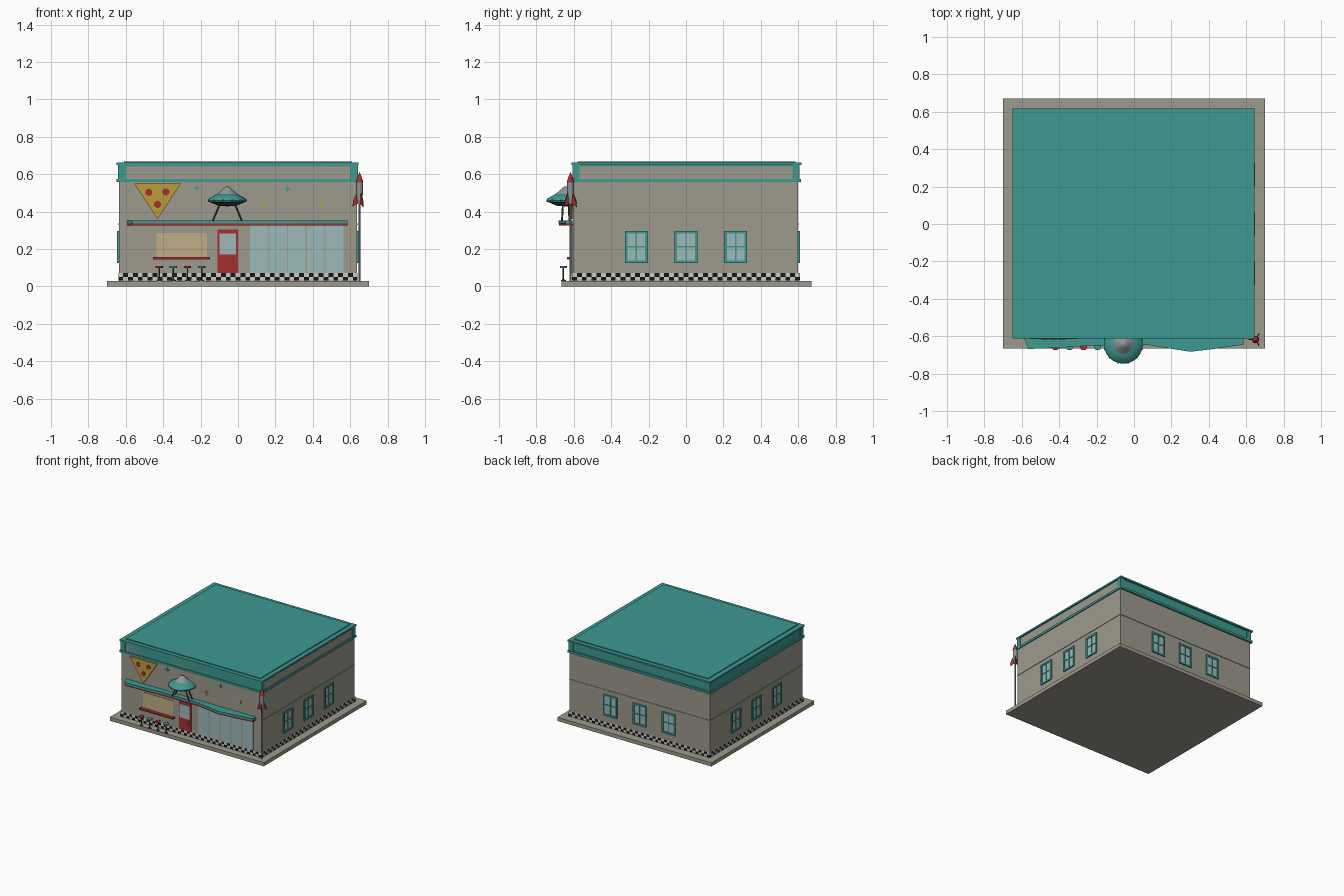
import bpy, bmesh, math
from mathutils import Matrix, Vector

cube = bpy.data.objects.get("Cube")
if cube:
    bpy.data.objects.remove(cube, do_unlink=True)


def material(name, r, g, b):
    m = bpy.data.materials.new(name)
    m.use_nodes = True
    m.diffuse_color = (r, g, b, 1)
    m.node_tree.nodes["Principled BSDF"].inputs["Base Color"].default_value = (r, g, b, 1)
    return m


WALL = material("warm grey stucco", .34, .32, .265)
TEAL = material("teal paint", .047, .32, .285)
GLASS = material("pale blue glass", .34, .49, .5)
RED = material("red paint", .4, .026, .03)
YELLOW = material("mustard yellow", .5, .34, .045)
TAN = material("tan panel", .52, .42, .245)
BLACK = material("black tile", .008, .008, .008)
WHITE = material("white tile", .6, .6, .57)
DARK = material("dark metal", .05, .06, .06)
SILVER = material("silver", .27, .31, .32)


def finish(name, bm, *mats):
    bmesh.ops.recalc_face_normals(bm, faces=bm.faces)
    me = bpy.data.meshes.new(name)
    bm.to_mesh(me)
    bm.free()
    for m in mats:
        me.materials.append(m)
    ob = bpy.data.objects.new(name, me)
    bpy.context.collection.objects.link(ob)
    return ob


def box(name, x, y, z, mat, turn=0):
    """Box from (min, max) pairs, optionally turned about the world z axis."""
    bm = bmesh.new()
    bmesh.ops.create_cube(bm, size=1)
    for v in bm.verts:
        v.co = [(a + b) / 2 + c * (b - a) for c, (a, b) in zip(v.co, (x, y, z))]
    bm.transform(Matrix.Rotation(turn, 4, 'Z'))
    return finish(name, bm, mat)


def prism(name, points, depth, matrix, mat):
    """Extrude a flat outline along local z, then place it."""
    bm = bmesh.new()
    face = bm.faces.new([bm.verts.new((x, y, 0)) for x, y in points])
    new = bmesh.ops.extrude_face_region(bm, geom=[face])["geom"]
    for v in new:
        if isinstance(v, bmesh.types.BMVert):
            v.co.z += depth
    bm.transform(matrix)
    return finish(name, bm, mat)


def lathe(name, profile, centre, mat, sides=16):
    """Spin (radius, height) points about a vertical axis."""
    bm = bmesh.new()
    vs = [bm.verts.new((r, 0, z)) for r, z in profile]
    edges = [bm.edges.new(p) for p in zip(vs, vs[1:])]
    bmesh.ops.spin(bm, geom=vs + edges, axis=(0, 0, 1), cent=(0, 0, 0),
                   angle=math.tau, steps=sides)
    bmesh.ops.remove_doubles(bm, verts=bm.verts, dist=1e-5)
    bm.transform(Matrix.Translation(centre))
    return finish(name, bm, mat)


def rod(name, a, b, radius, mat):
    a, b = Vector(a), Vector(b)
    bm = bmesh.new()
    bmesh.ops.create_cone(bm, cap_ends=True, segments=8, radius1=radius,
                          radius2=radius, depth=(b - a).length)
    rot = (b - a).to_track_quat('Z', 'Y').to_matrix().to_4x4()
    bm.transform(Matrix.Translation((a + b) / 2) @ rot)
    return finish(name, bm, mat)


FRONT = -.605
QUARTER = math.pi / 2


def on_front(x, z, gap=0):
    """Local xy becomes the front wall, local z points out of it."""
    return Matrix.Translation((x, FRONT - gap, z)) @ Matrix.Rotation(QUARTER, 4, 'X')


# Ground slab, walls and the seam between storeys
box("ground_slab", (-.7, .7), (-.665, .67), (0, .03), WALL)
box("walls", (-.637, .637), (FRONT, .6), (.03, .64), WALL)
box("wall_seam", (-.641, .641), (FRONT, .604), (.332, .335), WALL)

# Cornice and roof
box("cornice_ledge", (-.65, .645), (-.612, .615), (.557, .575), TEAL)
box("cornice_band", (-.638, .635), (FRONT, .601), (.575, .65), TEAL)
box("cornice_lip", (-.65, .645), (-.612, .617), (.648, .661), TEAL)
box("roof_panel", (-.61, .61), (-.58, .585), (.66, .668), TEAL)
for sx in (-1, 1):
    for sy in (-1, 1):
        box("cornice_corner", sorted((sx * .6, sx * .642)),
            sorted((sy * .57, sy * .608)), (.575, .65), TEAL)

# Checkered tile skirt on every wall
for i, (half, dist) in enumerate(((.64, .609), (.609, .64), (.64, .604), (.609, .64))):
    count = round(half * 2 / .026)
    bm = bmesh.new()
    bmesh.ops.create_grid(bm, x_segments=count, y_segments=2, size=1)
    for f in bm.faces:
        c = f.calc_center_median()
        column = int((c.x + 1) / 2 * count)
        f.material_index = (column + (c.y > 0)) % 2
    bm.transform(Matrix.Rotation(i * QUARTER, 4, 'Z') @ Matrix.Translation((0, -dist, .051))
                 @ Matrix.Rotation(QUARTER, 4, 'X') @ Matrix.Diagonal((half, .02, 1, 1)))
    skirt = finish("tile_skirt", bm, BLACK, WHITE)

# Side and back windows
for turn, dist in ((1, .637), (2, .6), (3, .637)):
    for x in (-.265, 0, .265):
        def pane(name, x0, x1, z0, z1, out, mat):
            box(name, (x + x0, x + x1), (-dist - out, -dist + .005), (z0, z1), mat, turn * QUARTER)
        pane("window_glass", -.055, .055, .13, .29, .003, GLASS)
        for s in (-.054, .054):
            pane("window_jamb", s - .007, s + .007, .125, .297, .009, TEAL)
        for z in (.131, .29):
            pane("window_rail", -.06, .06, z - .007, z + .007, .009, TEAL)
        pane("window_upright", -.004, .004, .13, .29, .007, TEAL)
        pane("window_crossbar", -.055, .055, .209, .217, .007, TEAL)

# Shopfront glazing
box("shop_glass", (.065, .565), (FRONT - .004, FRONT), (.072, .325), GLASS)
for i in range(1, 5):
    x = .065 + i * .1
    box("shop_mullion", (x - .003, x + .003), (FRONT - .008, FRONT), (.072, .325), WALL)

# Door
box("door", (-.11, 0), (FRONT - .006, FRONT), (.072, .305), RED)
box("door_glass", (-.1, -.012), (FRONT - .009, FRONT), (.17, .282), GLASS)
box("door_handle", (-.024, -.015), (FRONT - .016, FRONT), (.125, .155), SILVER)

# Serving hatch and counter
box("hatch_panel", (-.435, -.165), (FRONT - .004, FRONT), (.155, .285), TAN)
box("counter", (-.455, -.15), (-.635, FRONT), (.145, .156), RED)

# Stools
for i in range(4):
    at = (-.42 + i * .075, -.655, .03)
    lathe("stool_base", ((0, 0), (.014, 0), (.014, .004), (0, .008)), at, DARK, 12)
    rod("stool_post", at, (at[0], at[1], .1), .004, DARK)
    lathe("stool_seat", ((0, .068), (.02, .068), (.02, .078), (0, .08)), at,
          TEAL if i % 2 else RED, 12)

# Wavy awning with a red underside
edge = ((-.59, 0), (-.565, -.063), (-.42, -.058), (-.25, -.046), (.08, -.043),
        (.2, -.062), (.3, -.078), (.42, -.064), (.585, -.04), (.585, 0))
lower = [(x, y * .96) for x, y in edge]
prism("awning_top", edge, .016, Matrix.Translation((0, FRONT, .336)), TEAL)
prism("awning_underside", lower, .012, Matrix.Translation((0, FRONT, .325)), RED)

# Pizza slice sign
slice_shape = ((-.125, .19), (0, 0), (.125, .19))
prism("slice_sign", slice_shape, .01, on_front(-.43, .36), YELLOW)
disc = [(.019 * math.cos(a * math.tau / 14), .019 * math.sin(a * math.tau / 14)) for a in range(14)]
for x, z in ((-.477, .503), (-.385, .505), (-.43, .438)):
    prism("slice_topping", disc, .004, on_front(x, z, .009), RED)

# Four-pointed wall stars
star = [((.007, .019)[i % 2 == 0] * math.cos(i * math.pi / 4),
         (.007, .019)[i % 2 == 0] * math.sin(i * math.pi / 4)) for i in range(8)]
for x, z, mat in ((-.217, .525, TEAL), (.265, .52, TEAL), (.137, .43, YELLOW), (.447, .437, YELLOW)):
    prism("wall_star", star, .005, on_front(x, z), mat)

# Flying saucer on splayed legs
SAUCER = Vector((-.057, -.643, 0))
lathe("saucer_underside", ((0, .428), (.045, .43), (.098, .452), (0, .456)), SAUCER, DARK, 24)
lathe("saucer_hull", ((0, .452), (.102, .452), (.104, .46), (.1, .468), (.055, .494), (0, .494)),
      SAUCER, TEAL, 24)
lathe("saucer_dome", ((.055, .492), (.03, .515), (.012, .532), (0, .535)), SAUCER, SILVER, 16)
for i in range(12):
    a = (i + .5) * math.tau / 12
    spot = SAUCER + Vector((.102 * math.cos(a), .102 * math.sin(a), .455))
    lathe("saucer_light", ((0, 0), (.006, .004), (.006, .008), (0, .012)), spot, TEAL, 6)
for sx in (-1, 1):
    for sy in (-1, 1):
        rod("saucer_leg", SAUCER + Vector((sx * .04, sy * .015, .44)),
            SAUCER + Vector((sx * .078, sy * .02, .35)), .005, DARK)

# Rocket on a pole at the front corner
ROCKET = Vector((.65, -.618, 0))
rod("rocket_pole", ROCKET + Vector((0, 0, .03)), ROCKET + Vector((0, 0, .46)), .005, SILVER)
lathe("rocket_body", ((0, .44), (.011, .44), (.017, .49), (.017, .56), (0, .56)), ROCKET, SILVER, 12)
lathe("rocket_nose", ((0, .555), (.02, .555), (.011, .585), (0, .612)), ROCKET, RED, 12)
fin = ((.008, .445), (.038, .425), (.034, .46), (.014, .505))
for i in range(3):
    spin = Matrix.Rotation(math.pi + i * math.tau / 3, 4, 'Z')
    lay = Matrix.Rotation(QUARTER, 4, 'X') @ Matrix.Translation((0, 0, -.003))
    prism("rocket_fin", fin, .006, Matrix.Translation(ROCKET) @ spin @ lay, RED)

# Smooth the rounded parts, keeping creases sharp
for ob in bpy.context.collection.objects:
    if ob.name.startswith(("saucer", "rocket", "stool")):
        ob.select_set(True)
        bpy.context.view_layer.objects.active = ob
    else:
        ob.select_set(False)
bpy.ops.object.shade_smooth_by_angle(angle=math.radians(35))
